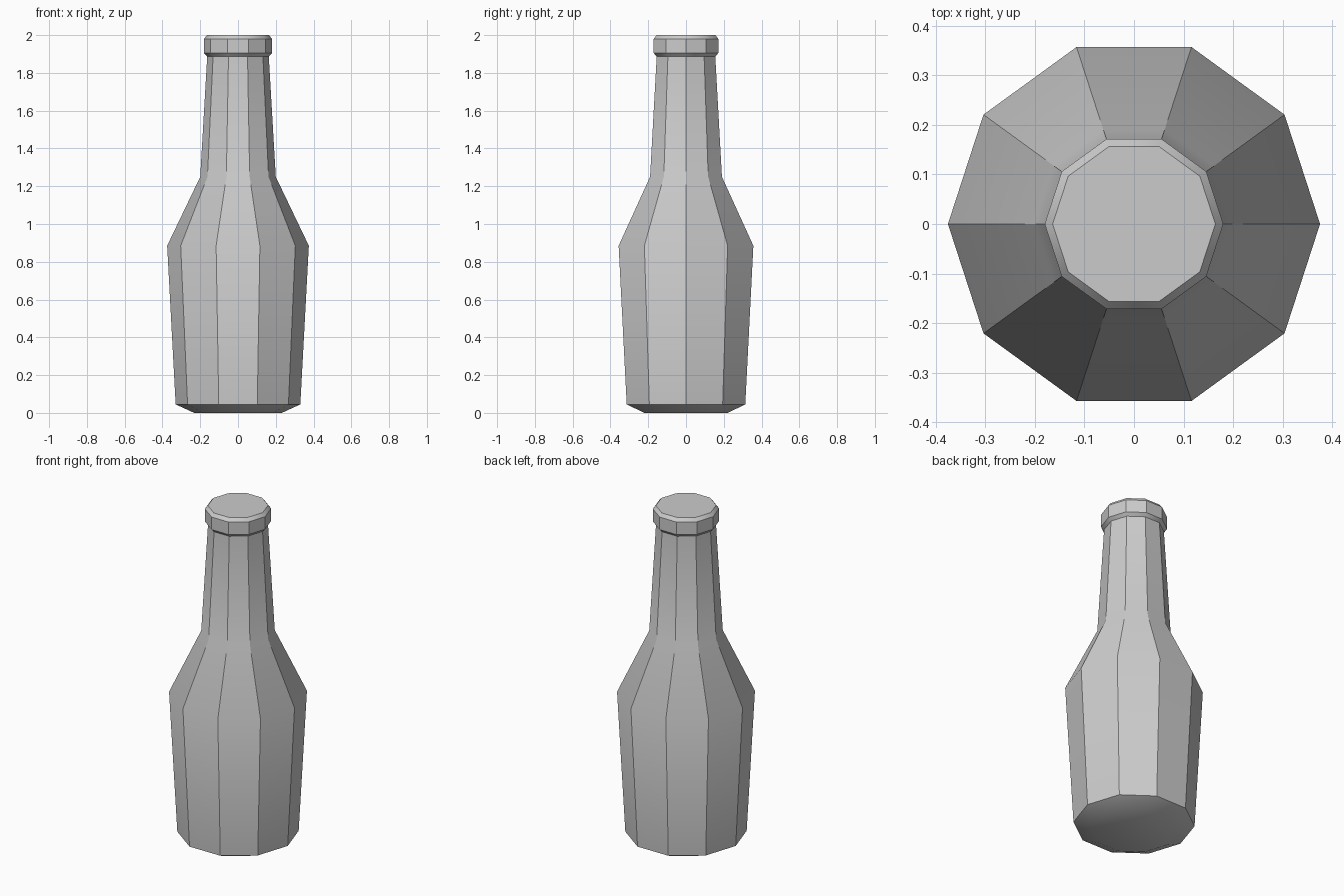
import bpy, bmesh
from math import cos, sin, tau, radians

if "Cube" in bpy.data.objects:
    bpy.data.objects.remove(bpy.data.objects["Cube"])

SIDES = 10


def lathe(name, profile):
    """Revolve (radius, z) points into a capped ten-sided solid."""
    bm = bmesh.new()
    rings = [[bm.verts.new((r * cos(tau * i / SIDES), r * sin(tau * i / SIDES), z))
              for i in range(SIDES)] for r, z in profile]
    for low, high in zip(rings, rings[1:]):
        for i in range(SIDES):
            j = (i + 1) % SIDES
            bm.faces.new((low[i], low[j], high[j], high[i]))
    bm.faces.new(rings[0][::-1])
    bm.faces.new(rings[-1])
    bmesh.ops.recalc_face_normals(bm, faces=bm.faces)
    mesh = bpy.data.meshes.new(name)
    bm.to_mesh(mesh)
    bm.free()
    obj = bpy.data.objects.new(name, mesh)
    bpy.context.collection.objects.link(obj)
    # facets stay crisp, gentle profile bends are smoothed
    bpy.ops.object.select_all(action='DESELECT')
    obj.select_set(True)
    bpy.context.view_layer.objects.active = obj
    bpy.ops.object.shade_smooth_by_angle(angle=radians(30))
    return obj


# Bottle: chamfered base, flaring body, shoulder, tapering neck, lip, flat top
lathe("bottle", [
    (0.232, 0.0), (0.33, 0.045),      # base chamfer
    (0.375, 0.885),                   # widest point of the body
    (0.20, 1.25), (0.163, 1.887),     # shoulder and neck
    (0.18, 1.905), (0.18, 1.98),      # lip band
    (0.164, 2.0),                     # top chamfer
])
